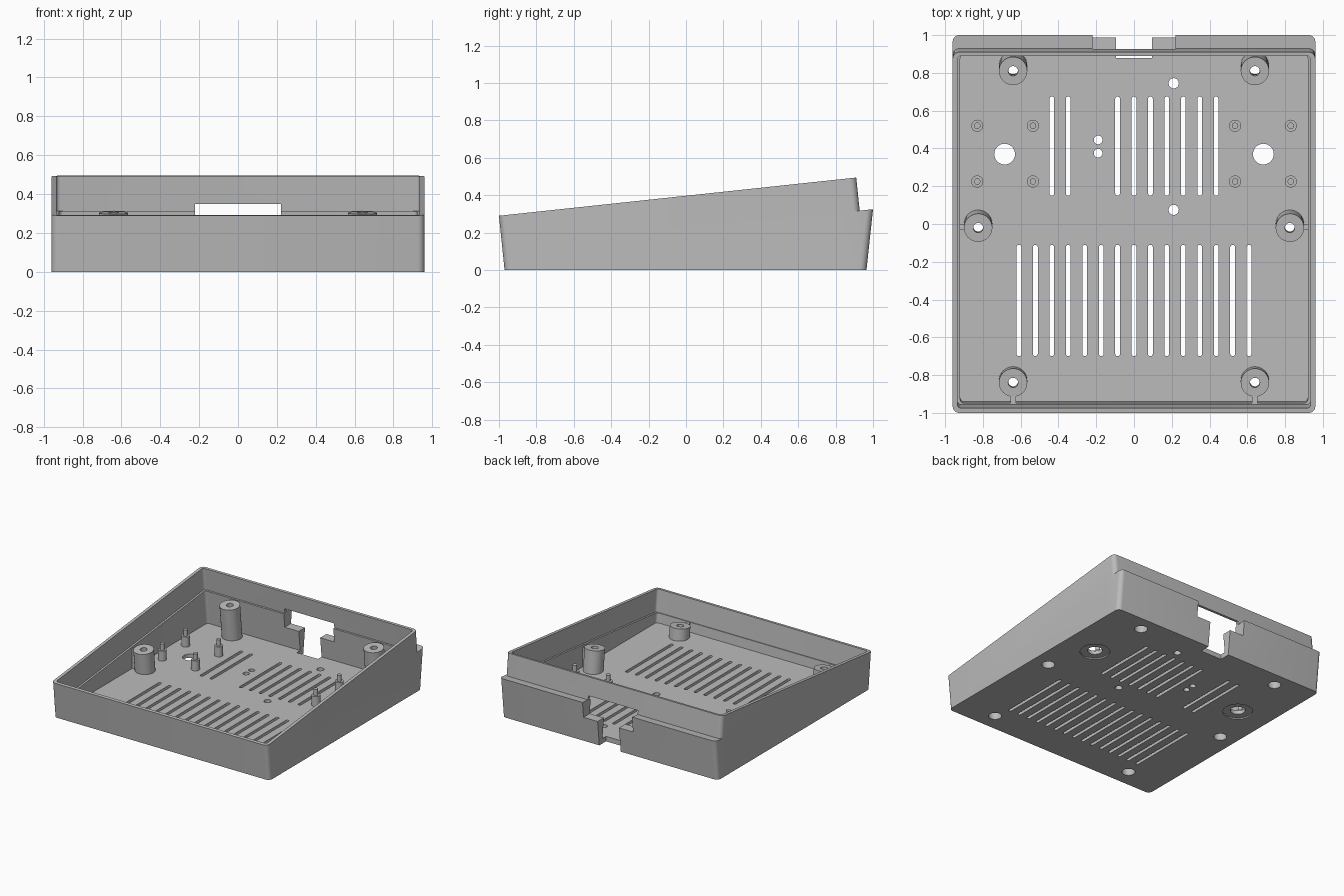
import bpy, bmesh, math
from mathutils import Vector

if "Cube" in bpy.data.objects:
    bpy.data.objects.remove(bpy.data.objects["Cube"])

LEAN = 0.107                      # slope of the rim, walls lean by the same amount
AXIS = Vector((0, -LEAN, 1)).normalized()


def rim_z(y):
    return 0.29 + (y + 1) * LEAN


def new_object(name, bm):
    bmesh.ops.recalc_face_normals(bm, faces=bm.faces)
    mesh = bpy.data.meshes.new(name)
    bm.to_mesh(mesh)
    bm.free()
    obj = bpy.data.objects.new(name, mesh)
    bpy.context.collection.objects.link(obj)
    return obj


def extrude(bm, points, offset):
    """Closed prism from a polygon."""
    face = bm.faces.new([bm.verts.new(p) for p in points])
    ext = bmesh.ops.extrude_face_region(bm, geom=[face])["geom"]
    bmesh.ops.translate(bm, vec=offset,
                        verts=[v for v in ext if isinstance(v, bmesh.types.BMVert)])


def side_prism(name, profile, half, radius):
    """Side profile (y, z) extruded across x, upright corners rounded."""
    bm = bmesh.new()
    extrude(bm, [(-half, y, z) for y, z in profile], Vector((2 * half, 0, 0)))
    edges = []
    for e in bm.edges:
        d = e.verts[0].co - e.verts[1].co
        if abs(d.x) < 1e-6 and abs(d.z) > abs(d.y):
            edges.append(e)
    bmesh.ops.bevel(bm, geom=edges, offset=radius, segments=6, profile=0.5,
                    affect='EDGES')
    return new_object(name, bm)


def cylinder(bm, bottom, top, r, n=32):
    bottom, top = Vector(bottom), Vector(top)
    d = top - bottom
    q = d.to_track_quat('Z', 'Y')
    pts = [bottom + q @ Vector((r * math.cos(2 * math.pi * i / n),
                                r * math.sin(2 * math.pi * i / n), 0)) for i in range(n)]
    extrude(bm, pts, d)


def slot(bm, x, y0, y1, r):
    pts = []
    for cy, start in ((y1 - r, 0), (y0 + r, math.pi)):
        for i in range(9):
            a = start + math.pi * i / 8
            pts.append((x + r * math.cos(a), cy + r * math.sin(a), -0.1))
    extrude(bm, pts, Vector((0, 0, 0.17)))


def box(bm, x0, x1, y0, y1, z0, z1):
    extrude(bm, [(x0, y0, z0), (x1, y0, z0), (x1, y1, z0), (x0, y1, z0)],
            Vector((0, 0, z1 - z0)))


def combine(target, tool, operation):
    mod = target.modifiers.new("cut", 'BOOLEAN')
    mod.operation, mod.solver, mod.object = operation, 'EXACT', tool
    deps = bpy.context.evaluated_depsgraph_get()
    mesh = bpy.data.meshes.new_from_object(target.evaluated_get(deps))
    target.modifiers.clear()
    target.data = mesh
    bpy.data.objects.remove(tool)


# Outer shell: sloped tray plus the lower rear ledge
tray = side_prism("enclosure_base",
                  [(-0.97, 0), (-1, 0.29), (0.91, rim_z(0.91)), (0.962, 0)], 0.96, 0.035)
ledge = side_prism("rear_ledge", [(0.8, 0), (0.8, 0.304), (1.0, 0.325), (0.965, 0)],
                   0.96, 0.035)
combine(tray, ledge, 'UNION')

# Inner cavity and the wider lip recess below the rim
combine(tray, side_prism("cavity", [(-0.94, 0.04), (-1.004, 0.64),
                                    (0.861, 0.64), (0.925, 0.04)], 0.92, 0.02), 'DIFFERENCE')
combine(tray, side_prism("lip", [(-0.956, 0.115), (-1.012, 0.64),
                                 (0.874, 0.64), (0.909, 0.313)], 0.935, 0.02), 'DIFFERENCE')

# Screw bosses (leaning) and board standoffs (upright)
bosses = [(s * x, y) for s in (-1, 1) for x, y in ((0.64, 0.81), (0.825, -0.02), (0.64, -0.84))]
posts = [(s * x, y) for s in (-1, 1) for x in (0.535, 0.83) for y in (0.225, 0.52)]


def boss_point(x, y, z):
    top = Vector((x, y, rim_z(y) - 0.18))
    return top + AXIS * ((z - top.z) / AXIS.z)


bm = bmesh.new()
for x, y in bosses:
    cylinder(bm, boss_point(x, y, 0.02), boss_point(x, y, rim_z(y) - 0.18), 0.075, 40)
for x, y in posts:
    cylinder(bm, (x, y, 0.02), (x, y, 0.12), 0.032, 24)
combine(tray, new_object("bosses", bm), 'UNION')

# Ribs tying bosses to the walls, locating pegs on the standoffs
bm = bmesh.new()
for x, y in bosses:
    z = rim_z(y) - 0.195
    if abs(y) < 0.1:
        s = math.copysign(1, x)
        a, b = sorted((x + s * 0.05, s * 0.94))
        box(bm, a, b, y - 0.01, y + 0.02, 0.02, z)
    elif y > 0:
        box(bm, x - 0.015, x + 0.015, y + 0.05, 0.935, 0.02, z)
    else:
        box(bm, x - 0.015, x + 0.015, -0.96, y - 0.04, 0.02, z)
for x, y in posts:
    cylinder(bm, (x, y, 0.08), (x, y, 0.17), 0.017, 20)
combine(tray, new_object("ribs", bm), 'UNION')

# Vent slots, floor holes and screw holes
bm = bmesh.new()
for k in range(-7, 8):
    slot(bm, k * 0.087, -0.70, -0.11, 0.0125)
    if k in (-5, -4) or -1 <= k <= 5:
        slot(bm, k * 0.087, 0.15, 0.675, 0.0125)
for x, y, r in ((0.21, 0.745, 0.027), (0.21, 0.075, 0.027), (-0.19, 0.445, 0.023),
                (-0.19, 0.375, 0.023), (-0.685, 0.37, 0.055), (0.685, 0.37, 0.055)):
    cylinder(bm, (x, y, -0.1), (x, y, 0.07), r)
for x, y in bosses:
    cylinder(bm, boss_point(x, y, -0.1), boss_point(x, y, 0.6), 0.026)
combine(tray, new_object("holes", bm), 'DIFFERENCE')

# Screw head counterbores and shallow round recesses underneath
bm = bmesh.new()
for x, y in bosses:
    cylinder(bm, boss_point(x, y, -0.1), boss_point(x, y, rim_z(y) - 0.24), 0.048)
for x in (-0.685, 0.685):
    cylinder(bm, (x, 0.37, -0.05), (x, 0.37, 0.01), 0.11, 40)
combine(tray, new_object("counterbores", bm), 'DIFFERENCE')

# Stepped cable opening at the rear
for w, y0, z0, z1 in ((0.22, 0.82, 0.2, 0.35), (0.095, 0.88, -0.1, 0.25)):
    bm = bmesh.new()
    box(bm, -w, w, y0, 1.1, z0, z1)
    combine(tray, new_object("cable_opening", bm), 'DIFFERENCE')

# Single grey plastic
grey = bpy.data.materials.new("grey plastic")
grey.diffuse_color = (0.5, 0.5, 0.5, 1)
grey.use_nodes = True
grey.node_tree.nodes["Principled BSDF"].inputs["Base Color"].default_value = grey.diffuse_color
tray.data.materials.clear()
tray.data.materials.append(grey)
for p in tray.data.polygons:
    p.material_index = 0
bpy.context.view_layer.objects.active = tray
tray.select_set(True)
bpy.ops.object.shade_smooth_by_angle(angle=math.radians(30))
